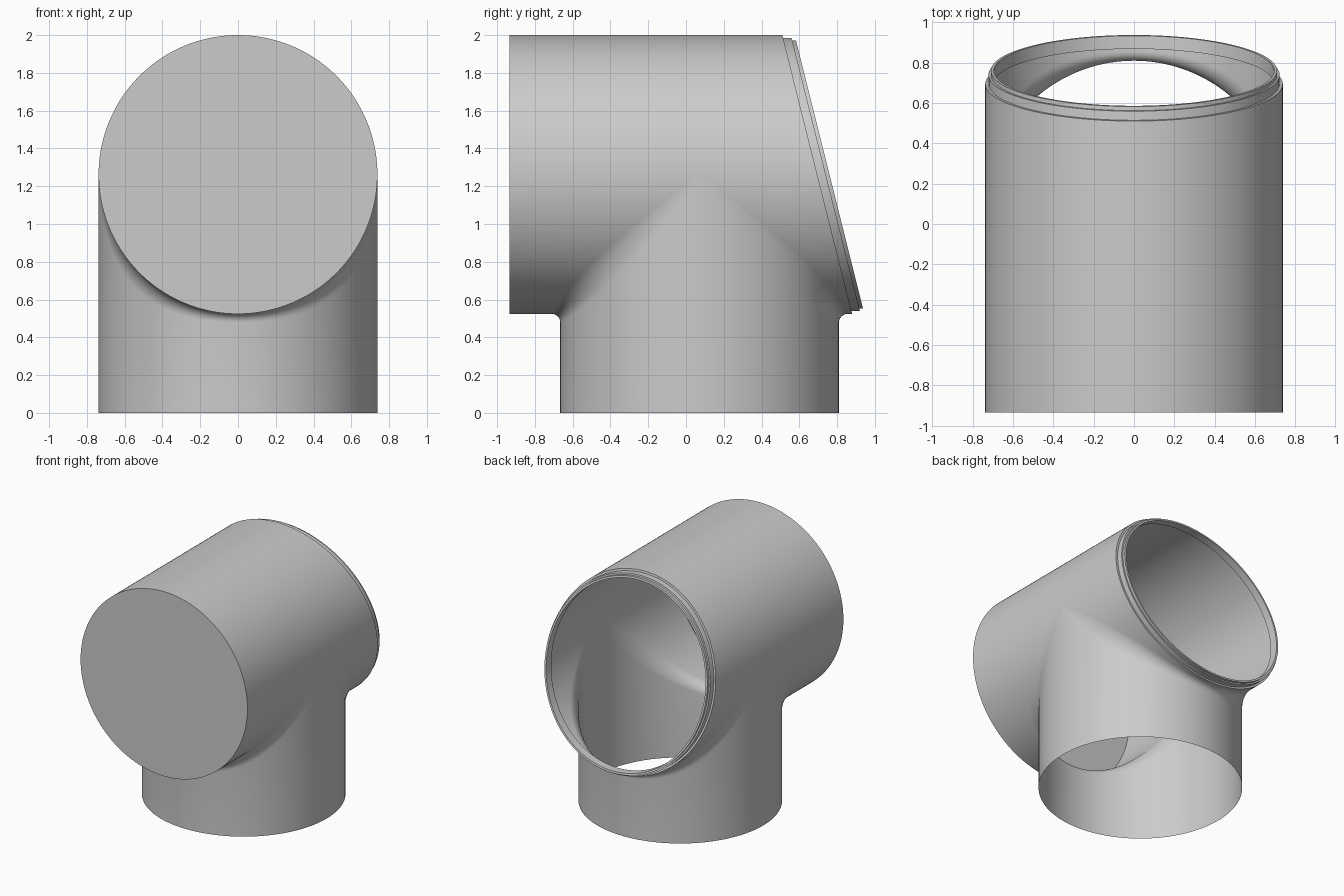
import bpy, bmesh, math

cube = bpy.data.objects.get("Cube")
if cube:
    bpy.data.objects.remove(cube, do_unlink=True)

R = 0.738           # radius of both pipes
AXIS_Z = 1.262      # height of the horizontal pipe
STEM_Y = 0.072      # centre of the vertical pipe
FRONT = -0.935
N = 96              # slices over half a turn

grey = bpy.data.materials.new("plain grey")
grey.use_nodes = True
grey.diffuse_color = (0.6, 0.6, 0.6, 1)
grey.node_tree.nodes["Principled BSDF"].inputs["Base Color"].default_value = (0.6, 0.6, 0.6, 1)


def slant(dz, offset=0.0):
    """y of the tilted open end at height dz from the pipe axis."""
    return 0.695 - 0.25 * dz + offset


def skin(bm, rows):
    """Join rows of points into a strip of quads."""
    grid = [[bm.verts.new(p) for p in row] for row in rows]
    for a, b in zip(grid, grid[1:]):
        for i in range(len(a) - 1):
            bm.faces.new((a[i], a[i + 1], b[i + 1], b[i]))


def finish(bm, name, angle):
    bmesh.ops.remove_doubles(bm, verts=bm.verts, dist=1e-5)
    bmesh.ops.dissolve_degenerate(bm, edges=bm.edges, dist=1e-5)
    bmesh.ops.recalc_face_normals(bm, faces=bm.faces)
    mesh = bpy.data.meshes.new(name)
    bm.to_mesh(mesh)
    bm.free()
    obj = bpy.data.objects.new(name, mesh)
    bpy.context.collection.objects.link(obj)
    mesh.materials.append(grey)
    bpy.ops.object.select_all(action='DESELECT')
    obj.select_set(True)
    bpy.context.view_layer.objects.active = obj
    bpy.ops.object.shade_smooth_by_angle(angle=math.radians(angle))
    return obj


def branch_slice(t, side):
    """Lower half of the horizontal pipe, fillet, then down the stem."""
    x, s = R * math.cos(t), R * math.sin(t)
    r = math.sin(t) * (0.045 + 0.2 * math.cos(t) ** 2)
    end = FRONT if side < 0 else slant(-s)
    points = [(x, end, AXIS_Z - s)]
    for k in range(11):
        a = math.pi / 2 * k / 10
        points.append((x, STEM_Y + side * (s + r - r * math.sin(a)),
                       AXIS_Z - s - r + r * math.cos(a)))
    points.append((x, STEM_Y + side * s, 0))
    return points


# Pipe body: upper half, filleted branch, closed front
body = bmesh.new()
angles = [math.pi * i / N for i in range(N + 1)]
upper = []
for t in angles:
    x, s = R * math.cos(t), R * math.sin(t)
    upper.append([(x, FRONT, AXIS_Z + s), (x, STEM_Y, AXIS_Z + s), (x, slant(s), AXIS_Z + s)])
skin(body, upper)
for side in (-1, 1):
    skin(body, [branch_slice(t, side) for t in angles])
body.faces.new([body.verts.new((R * math.cos(a), FRONT, AXIS_Z + R * math.sin(a)))
                for a in (math.pi * i / N for i in range(2 * N))])
finish(body, "tee_pipe_body", 40)

# Stepped collar around the tilted open end: (radius, offset)
collar = bmesh.new()
profile = [(R, 0), (0.722, 0), (0.722, 0.045), (0.71, 0.045), (0.71, 0.065),
           (0.695, 0.065), (0.695, 0), (0.722, 0)]
rows = []
for i in range(2 * N + 1):
    a = math.pi * i / N
    rows.append([(r * math.cos(a), slant(r * math.sin(a), o), AXIS_Z + r * math.sin(a))
                 for r, o in profile])
skin(collar, rows)
finish(collar, "end_collar", 30)
